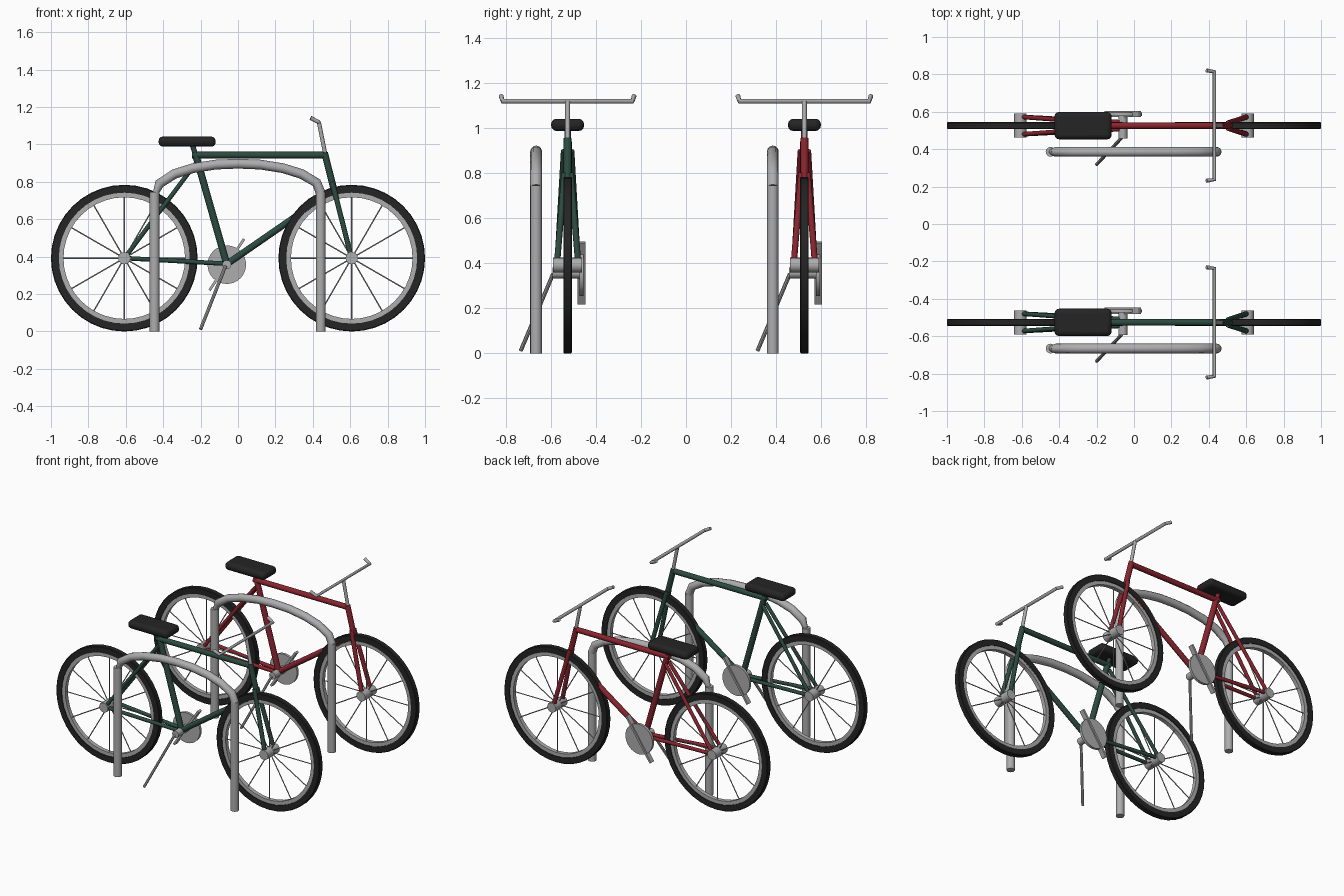
import bpy, bmesh, math
from mathutils import Vector

cube = bpy.data.objects.get("Cube")
if cube:
    bpy.data.objects.remove(cube, do_unlink=True)


def material(name, rgb):
    m = bpy.data.materials.new(name)
    m.use_nodes = True
    m.diffuse_color = (*rgb, 1)
    node = next(n for n in m.node_tree.nodes if n.type == 'BSDF_PRINCIPLED')
    node.inputs["Base Color"].default_value = (*rgb, 1)
    return m


METAL = material("light grey metal", (0.42, 0.42, 0.43))
BLACK = material("black rubber", (0.018, 0.018, 0.018))
GREEN = material("dark green paint", (0.025, 0.07, 0.05))
RED = material("dark red paint", (0.25, 0.018, 0.027))


def finish(ob, mat):
    ob.data.materials.clear()
    ob.data.materials.append(mat)
    bpy.ops.object.select_all(action='DESELECT')
    ob.select_set(True)
    bpy.context.view_layer.objects.active = ob
    bpy.ops.object.shade_smooth_by_angle(angle=math.radians(35))
    return ob


def from_bmesh(name, bm, mat):
    bmesh.ops.recalc_face_normals(bm, faces=bm.faces)
    mesh = bpy.data.meshes.new(name)
    bm.to_mesh(mesh)
    bm.free()
    ob = bpy.data.objects.new(name, mesh)
    bpy.context.collection.objects.link(ob)
    return finish(ob, mat)


def add_rod(bm, a, b, r, sides=12):
    a, b = Vector(a), Vector(b)
    new = bmesh.ops.create_cone(bm, cap_ends=True, segments=sides, radius1=r,
                                radius2=r, depth=(b - a).length)["verts"]
    turn = (b - a).to_track_quat('Z', 'Y')
    for v in new:
        v.co = turn @ v.co + (a + b) / 2


def rod(name, a, b, r, mat, sides=12):
    bm = bmesh.new()
    add_rod(bm, a, b, r, sides)
    return from_bmesh(name, bm, mat)


def pipe(name, points, r, mat, radii=None):
    """Bent tube along a path, turned into a mesh."""
    curve = bpy.data.curves.new(name, 'CURVE')
    curve.dimensions = '3D'
    curve.bevel_depth, curve.bevel_resolution = r, 4
    curve.use_fill_caps = True
    spline = curve.splines.new('POLY')
    spline.points.add(len(points) - 1)
    for i, p in enumerate(points):
        spline.points[i].co = (*p, 1)
        spline.points[i].radius = radii[i] if radii else 1
    ob = bpy.data.objects.new(name, curve)
    bpy.context.collection.objects.link(ob)
    bpy.ops.object.select_all(action='DESELECT')
    ob.select_set(True)
    bpy.context.view_layer.objects.active = ob
    bpy.ops.object.convert(target='MESH')
    return finish(bpy.context.object, mat)


def ring(name, centre, inner, outer, half, bevel, mat, n=40):
    """Lathed hoop around the y axis."""
    prof = [(inner, -half), (outer - bevel, -half), (outer, -half + bevel),
            (outer, half - bevel), (outer - bevel, half), (inner, half)]
    bm = bmesh.new()
    loops = []
    for i in range(n):
        t = math.tau * i / n
        loops.append([bm.verts.new(Vector(centre) + Vector((r * math.cos(t), w, r * math.sin(t))))
                      for r, w in prof])
    k = len(prof)
    for i in range(n):
        a, b = loops[i], loops[(i + 1) % n]
        for j in range(k):
            bm.faces.new((a[j], a[(j + 1) % k], b[(j + 1) % k], b[j]))
    return from_bmesh(name, bm, mat)


def box(name, centre, size, mat, bevel=0, segments=1, tilt=0):
    bpy.ops.mesh.primitive_cube_add(size=1, location=centre)
    ob = bpy.context.object
    ob.name = name
    ob.scale = size
    bpy.ops.object.transform_apply(location=False, rotation=False, scale=True)
    ob.rotation_euler.y = tilt
    if bevel:
        mod = ob.modifiers.new("rounding", 'BEVEL')
        mod.width, mod.segments = bevel, segments
    return finish(ob, mat)


WHEEL_X, WHEEL_Z, WHEEL_R = 0.608, 0.392, 0.392


def wheel(tag, x, y):
    c = Vector((x, y, WHEEL_Z))
    ring(tag + "_tyre", c, 0.35, WHEEL_R, 0.019, 0.004, BLACK)
    ring(tag + "_rim", c, 0.325, 0.353, 0.014, 0.002, METAL)
    rod(tag + "_hub", c - Vector((0, 0.064, 0)), c + Vector((0, 0.064, 0)), 0.033, METAL, 16)
    bm = bmesh.new()
    for i in range(12):
        t = math.tau * i / 12
        add_rod(bm, c, c + Vector((math.cos(t), 0, math.sin(t))) * 0.335, 0.0035, 6)
    from_bmesh(tag + "_spokes", bm, METAL)


def bicycle(tag, y, paint):
    def at(x, dy, z):
        return (x, y + dy, z)

    wheel(tag + "_rear_wheel", -WHEEL_X, y)
    wheel(tag + "_front_wheel", WHEEL_X, y)

    # Frame tubes
    crank = at(-0.06, 0, 0.36)
    rod(tag + "_top_tube", at(-0.245, 0, 0.943), at(0.472, 0, 0.943), 0.018, paint)
    rod(tag + "_seat_tube", crank, at(-0.225, 0, 0.94), 0.019, paint)
    rod(tag + "_seat_post", at(-0.225, 0, 0.94), at(-0.248, 0, 1.01), 0.014, paint)
    rod(tag + "_down_tube", crank, at(0.505, 0, 0.75), 0.018, paint)
    rod(tag + "_head_tube", at(0.463, 0, 0.955), at(0.51, 0, 0.77), 0.018, paint)
    for side, s in (("left", 1), ("right", -1)):
        rod(f"{tag}_fork_{side}", at(0.503, s * 0.014, 0.80), at(0.605, s * 0.047, 0.40), 0.014, paint)
        rod(f"{tag}_seat_stay_{side}", at(-0.225, s * 0.018, 0.90), at(-0.605, s * 0.047, 0.395), 0.012, paint)
        rod(f"{tag}_chain_stay_{side}", at(-0.06, s * 0.018, 0.362), at(-0.605, s * 0.047, 0.392), 0.012, paint)

    # Saddle
    box(tag + "_saddle", at(-0.272, 0, 1.015), (0.305, 0.146, 0.054), BLACK, 0.023, 3)

    # Stem and handlebar with swept ends
    rod(tag + "_stem", at(0.467, 0, 0.945), at(0.432, 0, 1.12), 0.011, METAL)
    pipe(tag + "_handlebar",
         [at(0.388, -0.295, 1.142), at(0.43, -0.288, 1.12), at(0.43, 0.288, 1.12), at(0.388, 0.295, 1.142)],
         0.011, METAL)

    # Bottom bracket, chainring, crank and kickstand
    rod(tag + "_bottom_bracket", at(-0.06, -0.068, 0.357), at(-0.06, 0.062, 0.357), 0.024, METAL, 16)
    rod(tag + "_chainring", at(-0.06, 0.052, 0.357), at(-0.06, 0.07, 0.357), 0.103, METAL, 32)
    box(tag + "_crank_arm", at(-0.06, 0.062, 0.357), (0.014, 0.034, 0.33), METAL, tilt=math.radians(34))
    rod(tag + "_kickstand", at(-0.066, -0.065, 0.352), at(-0.2, -0.208, 0.012), 0.009, METAL, 8)


def rack(tag, y):
    # Two posts joined by a shallow arch
    rod(tag + "_rear_post", (-0.446, y, 0), (-0.446, y, 0.745), 0.026, METAL, 16)
    rod(tag + "_front_post", (0.442, y, 0), (0.442, y, 0.745), 0.026, METAL, 16)
    path = [(-0.44, 0.74), (-0.42, 0.79), (-0.34, 0.842), (-0.24, 0.873), (-0.12, 0.892), (0, 0.897),
            (0.12, 0.892), (0.24, 0.873), (0.34, 0.842), (0.42, 0.795), (0.442, 0.74)]
    pipe(tag + "_arch", [(x, y, z) for x, z in path], 0.026, METAL, [0.6] + [1] * (len(path) - 1))


for tag, y, paint in (("green_bicycle", -0.526, GREEN), ("red_bicycle", 0.526, RED)):
    bicycle(tag, y, paint)
    rack(tag + "_rack", y - 0.14)
